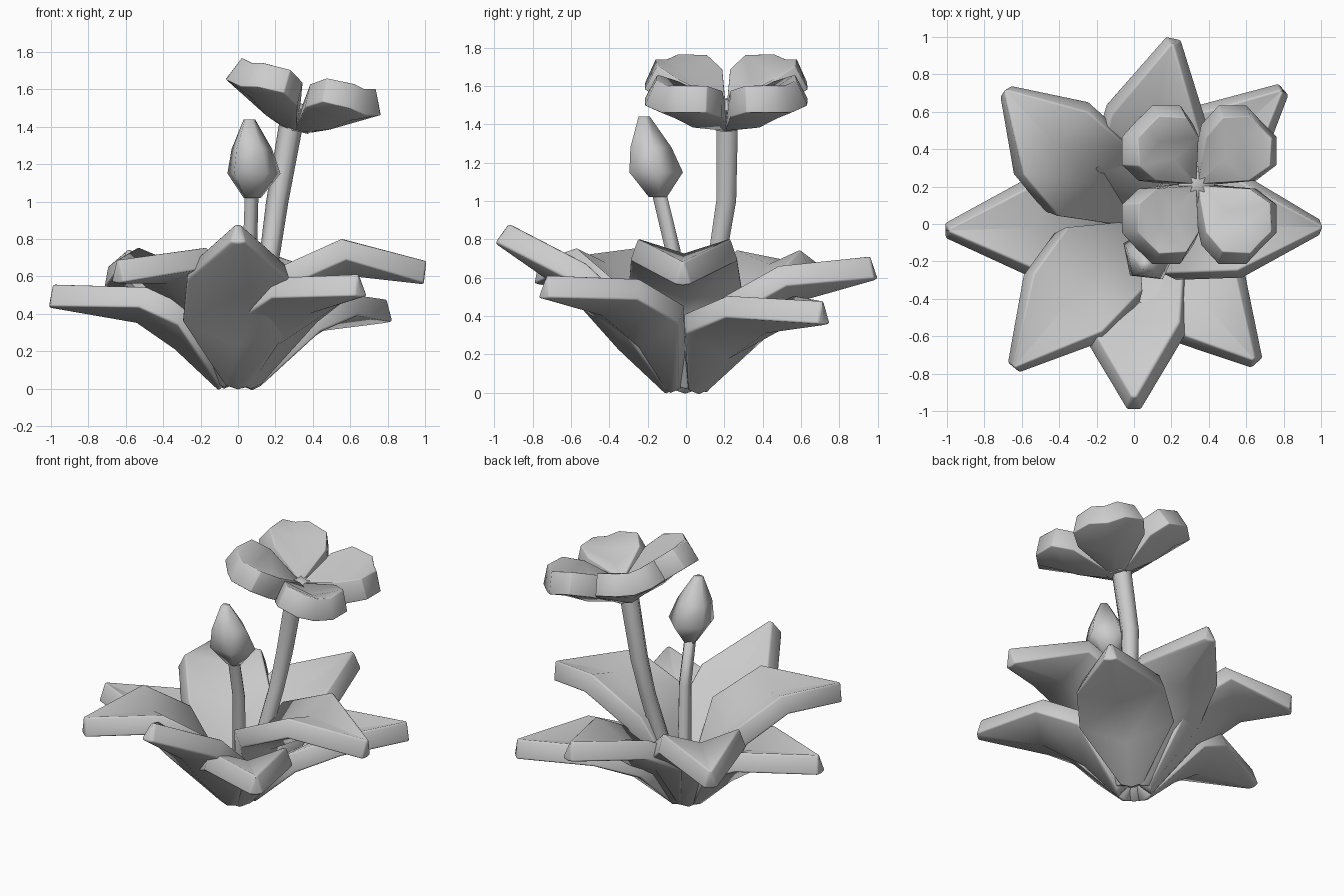
import bpy, math
from mathutils import Vector, Matrix

if "Cube" in bpy.data.objects:
    bpy.data.objects.remove(bpy.data.objects["Cube"])


def make_object(name, verts, faces):
    mesh = bpy.data.meshes.new(name)
    mesh.from_pydata(verts, [], faces)
    mesh.update()
    ob = bpy.data.objects.new(name, mesh)
    bpy.context.collection.objects.link(ob)
    return ob


def smooth(ob, angle=40):
    bpy.ops.object.select_all(action='DESELECT')
    ob.select_set(True)
    bpy.context.view_layer.objects.active = ob
    bpy.ops.object.shade_smooth_by_angle(angle=math.radians(angle))


def blade(name, rows, matrix, thickness, bevel):
    """Folded sheet from rows of (reach, height, half width, edge lift), made thick."""
    verts, faces = [], []
    for r, z, w, lift in rows:
        verts += [(r, -w, z + lift), (r, 0, z), (r, w, z + lift)]
    for i in range(len(rows) - 1):
        for j in range(2):
            a = i * 3 + j
            faces.append((a, a + 3, a + 4, a + 1))
    ob = make_object(name, [matrix @ Vector(v) for v in verts], faces)
    s = ob.modifiers.new("thick", 'SOLIDIFY')
    s.thickness = thickness
    s.offset = 0
    b = ob.modifiers.new("rounded", 'BEVEL')
    b.width = bevel
    b.segments = 2
    b.angle_limit = math.radians(50)
    smooth(ob, 55)
    return ob


def tube(name, rings, sides, turn=0.0):
    """Loft of horizontal rings (x, y, z, radius), capped."""
    verts, faces = [], []
    for x, y, z, r in rings:
        for k in range(sides):
            a = turn + math.tau * k / sides
            verts.append((x + r * math.cos(a), y + r * math.sin(a), z))
    for i in range(len(rings) - 1):
        for k in range(sides):
            a, b = i * sides + k, i * sides + (k + 1) % sides
            faces.append((a, b, b + sides, a + sides))
    faces.append(tuple(reversed(range(sides))))
    top = (len(rings) - 1) * sides
    faces.append(tuple(range(top, top + sides)))
    return make_object(name, verts, faces)


# Leaves: angle, low (r, z), middle (r, z), tip (r, z)
leaves = [
    (-1, .20, .45, .57, .665, 1.0, .62),
    (42, .30, .23, .60, .37, 1.07, .415),
    (78, .28, .32, .57, .53, 1.0, .65),
    (134, .35, .38, .62, .61, .99, .59),
    (182, .30, .26, .52, .41, 1.0, .495),
    (230, .28, .39, .57, .62, 1.0, .625),
    (270, .31, .27, .56, .55, .96, .83),
    (-48.5, .28, .28, .56, .46, .98, .55),
]
for i, (ang, rl, zl, rm, zm, rt, zt) in enumerate(leaves):
    rows = [(.06, .035, .05, .02), (rl, zl, .28, .13),
            (rm, zm, .26, .08), (rt, zt, .025, .004)]
    blade(f"leaf_{i + 1}", rows, Matrix.Rotation(math.radians(ang), 4, 'Z'), .125, .03)

# Flower: four cupped petals, tilted toward +x
flower = Matrix.Translation((.325, .21, 1.455)) @ Matrix.Rotation(math.radians(13), 4, 'Y')
petal_rows = [(.03, -.01, .03, 0), (.22, .035, .19, .085),
              (.35, .105, .205, .065), (.46, .155, .10, .015)]
for i in range(4):
    turn = Matrix.Rotation(math.radians(45 + 90 * i), 4, 'Z')
    blade(f"petal_{i + 1}", petal_rows, flower @ turn, .145, .045)
core = tube("flower_centre", [(0, 0, -.08, .07), (0, 0, .04, .10), (0, 0, .07, .06)], 8)
core.data.transform(flower)
smooth(core)

# Stems
smooth(tube("flower_stem", [(.05, .03, .06, .06), (.175, .17, .75, .055),
                            (.21, .21, 1.0, .06), (.285, .215, 1.42, .065)], 6), 70)
smooth(tube("bud_stem", [(.02, 0, .06, .05), (.06, -.07, .75, .042),
                         (.07, -.145, 1.06, .04)], 5), 80)

# Bud
smooth(tube("bud", [(.075, -.15, 1.02, .05), (.08, -.165, 1.15, .15),
                    (.07, -.19, 1.28, .115), (.06, -.22, 1.44, .032)], 5, .2), 75)
